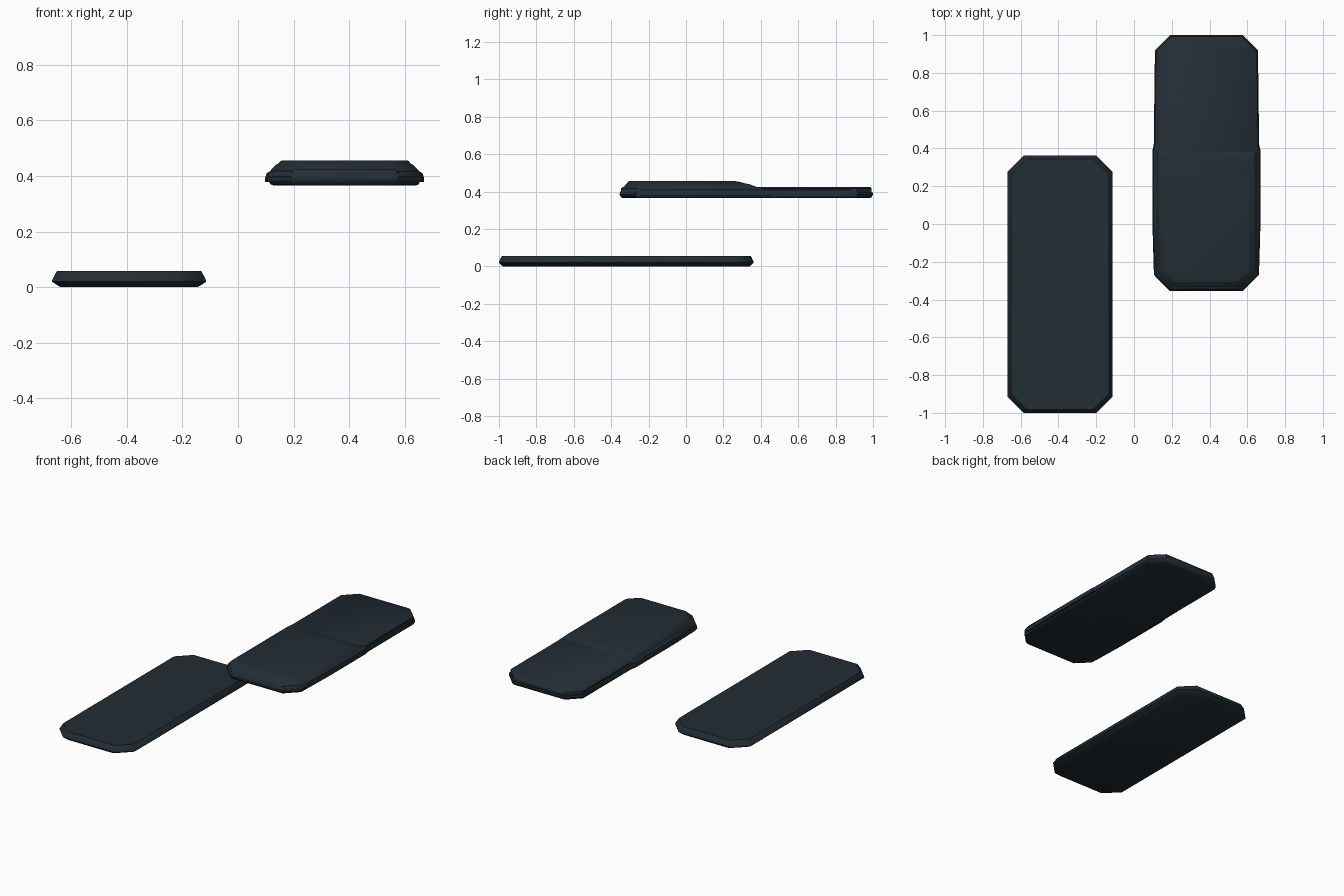
import bpy, bmesh, math

if "Cube" in bpy.data.objects:
    bpy.data.objects.remove(bpy.data.objects["Cube"])

mat = bpy.data.materials.new("dark slate")
mat.diffuse_color = (0.016, 0.026, 0.034, 1)
mat.use_nodes = True
mat.node_tree.nodes["Principled BSDF"].inputs["Base Color"].default_value = mat.diffuse_color


def octagon(cx, hw, y0, y1, c, z):
    """Chamfered rectangle outline."""
    return [(cx - hw + c, y0, z), (cx + hw - c, y0, z), (cx + hw, y0 + c, z), (cx + hw, y1 - c, z),
            (cx + hw - c, y1, z), (cx - hw + c, y1, z), (cx - hw, y1 - c, z), (cx - hw, y0 + c, z)]


def hexagon(cx, hw, y0, y1, c, z):
    """Outline with chamfers at the front only."""
    return [(cx - hw + c, y0, z), (cx + hw - c, y0, z), (cx + hw, y0 + c, z),
            (cx + hw, y1, z), (cx - hw, y1, z), (cx - hw, y0 + c, z)]


def loft(name, rings):
    bm = bmesh.new()
    vs = [[bm.verts.new(p) for p in r] for r in rings]
    n = len(vs[0])
    for a, b in zip(vs, vs[1:]):
        for i in range(n):
            j = (i + 1) % n
            bm.faces.new((a[i], a[j], b[j], b[i]))
    bm.faces.new(vs[0][::-1])
    bm.faces.new(vs[-1])
    bmesh.ops.recalc_face_normals(bm, faces=bm.faces)
    me = bpy.data.meshes.new(name)
    bm.to_mesh(me)
    bm.free()
    ob = bpy.data.objects.new(name, me)
    bpy.context.collection.objects.link(ob)
    me.materials.append(mat)
    bpy.ops.object.select_all(action='DESELECT')
    ob.select_set(True)
    bpy.context.view_layer.objects.active = ob
    bpy.ops.object.shade_smooth_by_angle(angle=math.radians(40))
    return ob


# lower plain plate: (inset from outline, height)
ax = -0.392
loft("lower_plate", [octagon(ax, 0.278 - s, -1.0 + e, 0.362 - e, 0.085, z) for s, e, z in
                     [(0.033, 0.022, 0.0), (0.022, 0.015, 0.005), (0.0, 0.0, 0.02), (0.003, 0.002, 0.029),
                      (0.014, 0.012, 0.05), (0.018, 0.017, 0.057)]])

# upper plate, long thin base with a stepped rim
bx = 0.3835
loft("upper_base", [octagon(bx, 0.273 - s, -0.355 + e, 1.0 - e, 0.08, z) for s, e, z in
                    [(0.018, 0.018, 0.365), (0.006, 0.008, 0.37), (0.0, 0.0, 0.384), (0.0, 0.002, 0.397),
                     (0.006, 0.007, 0.399), (0.006, 0.009, 0.418), (0.013, 0.016, 0.425)]])

# thicker front half with sloped rear edge and a fine step round its top
loft("raised_section", [hexagon(bx, hw, y0, y1, c, z) for hw, y0, y1, c, z in
                        [(0.278, -0.354, 0.38, 0.085, 0.382), (0.277, -0.353, 0.38, 0.085, 0.397),
                         (0.274, -0.346, 0.38, 0.08, 0.408), (0.262, -0.333, 0.38, 0.075, 0.425),
                         (0.246, -0.321, 0.335, 0.07, 0.441), (0.240, -0.317, 0.32, 0.068, 0.443),
                         (0.230, -0.310, 0.28, 0.063, 0.454), (0.222, -0.303, 0.265, 0.06, 0.456)]])

# slim grip rails along both sides, tapered at the ends
for name, s in (("left_rail", -1), ("right_rail", 1)):
    loft(name, [[(bx + s * (x + w), y, z) for w, z in
                 [(-0.02, 0.379), (0, 0.379), (0.0, 0.392), (-0.006, 0.41), (-0.02, 0.418)]]
                for y, x in [(-0.24, 0.279), (0.0, 0.286), (0.39, 0.286), (0.42, 0.279), (0.9, 0.273)]])
